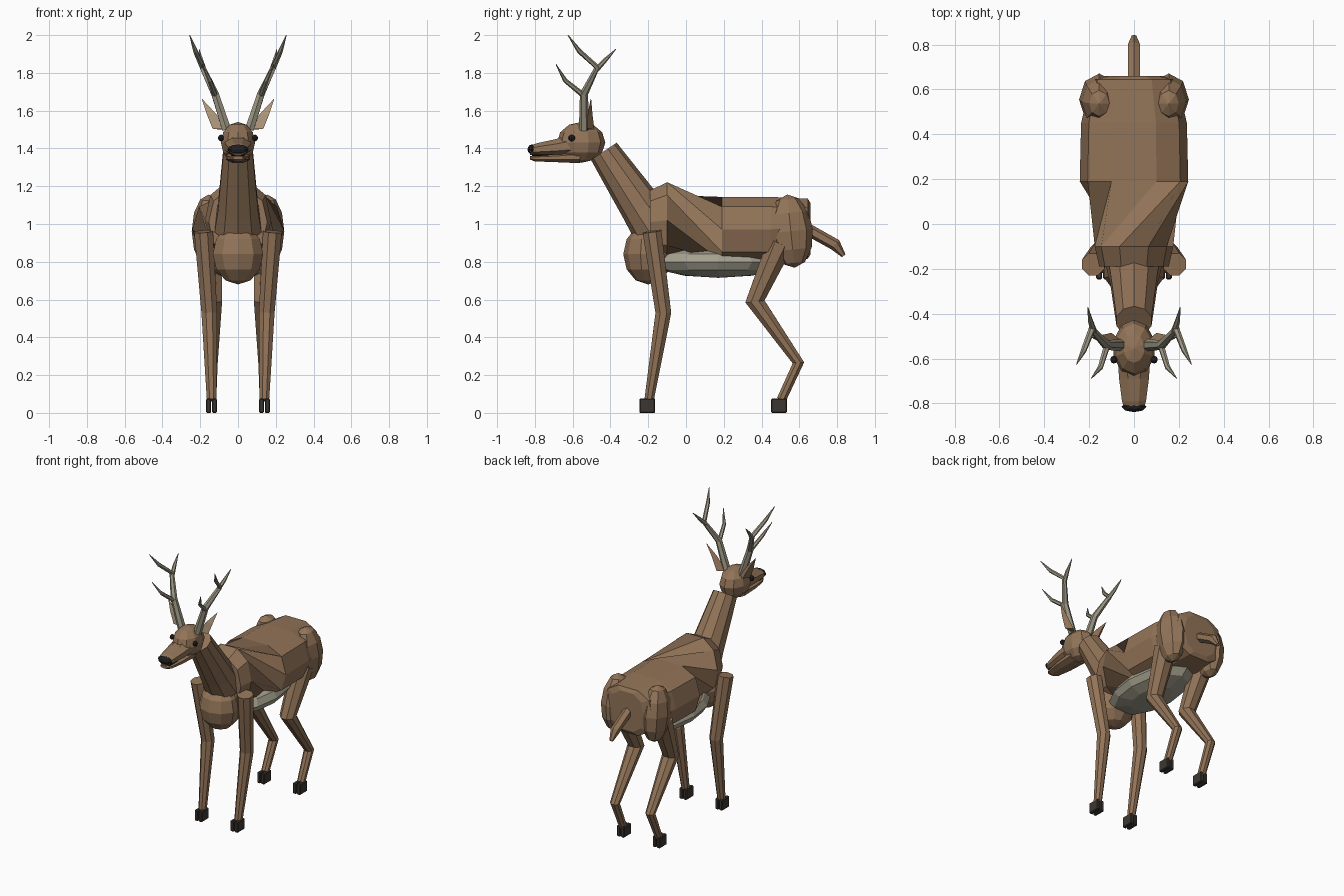
import bpy, bmesh, math
from mathutils import Vector, Matrix

if "Cube" in bpy.data.objects:
    bpy.data.objects.remove(bpy.data.objects["Cube"])


def mat(name, rgb):
    m = bpy.data.materials.new(name)
    m.diffuse_color = (*rgb, 1)
    m.use_nodes = True
    m.node_tree.nodes["Principled BSDF"].inputs["Base Color"].default_value = m.diffuse_color
    return m


FUR = mat("brown fur", (0.29, 0.175, 0.098))
PALE = mat("pale belly", (0.37, 0.35, 0.27))
HORN = mat("antler bone", (0.33, 0.30, 0.225))
EAR = mat("tan inner ear", (0.45, 0.33, 0.21))
DARK = mat("dark hoof", (0.045, 0.037, 0.031))
BLACK = mat("black nose", (0.015, 0.014, 0.014))


def finish(name, bm, *mats):
    bmesh.ops.recalc_face_normals(bm, faces=bm.faces)
    me = bpy.data.meshes.new(name)
    bm.to_mesh(me)
    bm.free()
    for m in mats:
        me.materials.append(m)
    ob = bpy.data.objects.new(name, me)
    bpy.context.collection.objects.link(ob)
    return ob


def skin(name, rings, *mats):
    """Join rings of points with quads and cap both ends."""
    bm = bmesh.new()
    vs = [[bm.verts.new(p) for p in r] for r in rings]
    n = len(vs[0])
    for a, b in zip(vs, vs[1:]):
        for i in range(n):
            j = (i + 1) % n
            bm.faces.new((a[i], a[j], b[j], b[i]))
    bm.faces.new(vs[0])
    bm.faces.new(vs[-1])
    return finish(name, bm, *mats)


def oval(y, z, w, h, n=10, power=1.0, shift=0, x=0, lean=0):
    """Cross-section facing along y; shift rotates the point order, lean tilts it."""
    pts = []
    for i in range(n):
        a = 2 * math.pi * (i + 0.5 + shift) / n + math.pi / 2
        c, s = math.cos(a), math.sin(a)
        c = math.copysign(abs(c) ** power, c)
        s = math.copysign(abs(s) ** power, s)
        pts.append((x + w * c, y + lean * s, z + h * s))
    return pts


def tube(name, path, material, sides=8, flat=1.0):
    """Tapered tube along (x, y, z, radius) points; flat scales its x width."""
    pts = [Vector(p[:3]) for p in path]
    rings = []
    for i, p in enumerate(pts):
        d = Vector()
        if i:
            d += (p - pts[i - 1]).normalized()
        if i < len(pts) - 1:
            d += (pts[i + 1] - p).normalized()
        d.normalize()
        u = Vector((1, 0, 0))
        u = (u - d * u.dot(d)).normalized()
        v = d.cross(u)
        rings.append([p + path[i][3] * (u * flat * math.cos(t) + v * math.sin(t))
                      for t in (2 * math.pi * (k + 0.5) / sides for k in range(sides))])
    return skin(name, rings, material)


def ball(name, loc, size, material, seg=10, rings=6, tilt=0):
    bm = bmesh.new()
    bmesh.ops.create_uvsphere(bm, u_segments=seg, v_segments=rings, radius=1)
    m = (Matrix.Translation(loc) @ Matrix.Rotation(tilt, 4, 'X')
         @ Matrix.Diagonal((*size, 1)))
    bmesh.ops.transform(bm, matrix=m, verts=bm.verts)
    return finish(name, bm, material)


def block(name, loc, size, material):
    bm = bmesh.new()
    bmesh.ops.create_cube(bm, size=1)
    bmesh.ops.transform(bm, matrix=Matrix.Translation(loc) @ Matrix.Diagonal((*size, 1)),
                        verts=bm.verts)
    bmesh.ops.bevel(bm, geom=bm.edges[:], offset=0.005, segments=1, affect='EDGES')
    return finish(name, bm, material)


# torso, with a twisted waist behind the shoulders
skin("torso", [
    oval(0.66, 0.975, 0.13, 0.14, power=0.8),
    oval(0.645, 0.975, 0.19, 0.165, power=0.75),
    oval(0.45, 0.972, 0.236, 0.178, power=0.75),
    oval(0.19, 0.972, 0.242, 0.178, power=0.75),
    oval(-0.10, 1.02, 0.175, 0.21, power=0.85, shift=2),
    oval(-0.19, 1.01, 0.155, 0.175, power=0.85, shift=2),
], FUR)
ball("belly", (0, 0.17, 0.80), (0.185, 0.36, 0.085), PALE, 12, 6)
ball("chest", (0, -0.20, 0.84), (0.14, 0.132, 0.16), FUR, 10, 6)

# neck and tail
tube("neck", [(0, -0.16, 0.98, 0.13), (0, -0.235, 1.085, 0.112), (0, -0.435, 1.385, 0.082)],
     FUR, 10)
tube("tail", [(0, 0.62, 0.985, 0.032), (0, 0.79, 0.89, 0.032), (0, 0.835, 0.832, 0.012)],
     FUR, 6)

# head: skull, upper muzzle, lower jaw, mouth, nose
ball("skull", (0, -0.555, 1.432), (0.095, 0.128, 0.108), FUR, 10, 6)
skin("muzzle", [
    oval(-0.58, 1.42, 0.080, 0.065, 8),
    oval(-0.69, 1.405, 0.072, 0.048, 8),
    oval(-0.79, 1.395, 0.058, 0.035, 8),
    oval(-0.825, 1.39, 0.045, 0.026, 8)], FUR)
skin("lower_jaw", [
    oval(-0.56, 1.355, 0.070, 0.036, 8),
    oval(-0.70, 1.35, 0.062, 0.024, 8),
    oval(-0.80, 1.348, 0.045, 0.018, 8),
    oval(-0.825, 1.350, 0.030, 0.010, 8)], FUR)
block("mouth", (0, -0.75, 1.365), (0.075, 0.13, 0.012), BLACK)
ball("nose", (0, -0.815, 1.395), (0.056, 0.024, 0.026), BLACK, 8, 6)

for s, side in ((1, "right"), (-1, "left")):
    ball(f"eye_{side}", (s * 0.09, -0.605, 1.455), (0.016, 0.018, 0.018), BLACK, 8, 6)

    # ear: thin cone with a tan front
    ear = skin(f"ear_{side}", [
        [(s * 0.055, -0.525, 1.50), (s * 0.135, -0.525, 1.505), (s * 0.10, -0.485, 1.50)],
        [(s * 0.118, -0.52, 1.585), (s * 0.165, -0.52, 1.58), (s * 0.142, -0.495, 1.58)],
        [(s * 0.190, -0.505, 1.662), (s * 0.192, -0.505, 1.662), (s * 0.191, -0.502, 1.662)],
    ], FUR, EAR)
    for f in ear.data.polygons:
        f.material_index = int(f.normal.y < -0.6)

    # antler: beam with a forward tip, a back tine and a brow tine
    tube(f"antler_beam_{side}", [
        (s * 0.06, -0.54, 1.50, 0.027), (s * 0.122, -0.54, 1.69, 0.022),
        (s * 0.188, -0.47, 1.83, 0.016), (s * 0.225, -0.565, 1.915, 0.013),
        (s * 0.256, -0.625, 2.0, 0.002)], HORN, 6)
    tube(f"antler_back_tine_{side}", [
        (s * 0.18, -0.477, 1.815, 0.015), (s * 0.195, -0.43, 1.865, 0.012),
        (s * 0.206, -0.372, 1.925, 0.002)], HORN, 6)
    tube(f"antler_brow_tine_{side}", [
        (s * 0.118, -0.535, 1.675, 0.015), (s * 0.150, -0.64, 1.76, 0.012),
        (s * 0.190, -0.688, 1.845, 0.002)], HORN, 6)

    # front leg
    tube(f"front_leg_{side}", [
        (s * 0.182, -0.18, 0.96, 0.054), (s * 0.152, -0.12, 0.53, 0.045),
        (s * 0.140, -0.195, 0.07, 0.027)], FUR, 8)

    # hind leg with a rounded haunch
    ball(f"haunch_{side}", (s * 0.155, 0.555, 0.962), (0.09, 0.117, 0.195), FUR, 8, 6, 0.1)
    tube(f"hind_leg_{side}", [
        (s * 0.155, 0.50, 0.90, 0.075), (s * 0.135, 0.365, 0.59, 0.055),
        (s * 0.138, 0.595, 0.265, 0.033), (s * 0.140, 0.505, 0.07, 0.027)], FUR, 8)

    # split hooves
    for leg, y in (("front", -0.205), ("hind", 0.492)):
        for k, toe in ((-1, "inner"), (1, "outer")):
            block(f"{leg}_hoof_{toe}_{side}", (s * (0.14 + k * 0.0155), y, 0.038),
                  (0.026, 0.083, 0.076), DARK)
